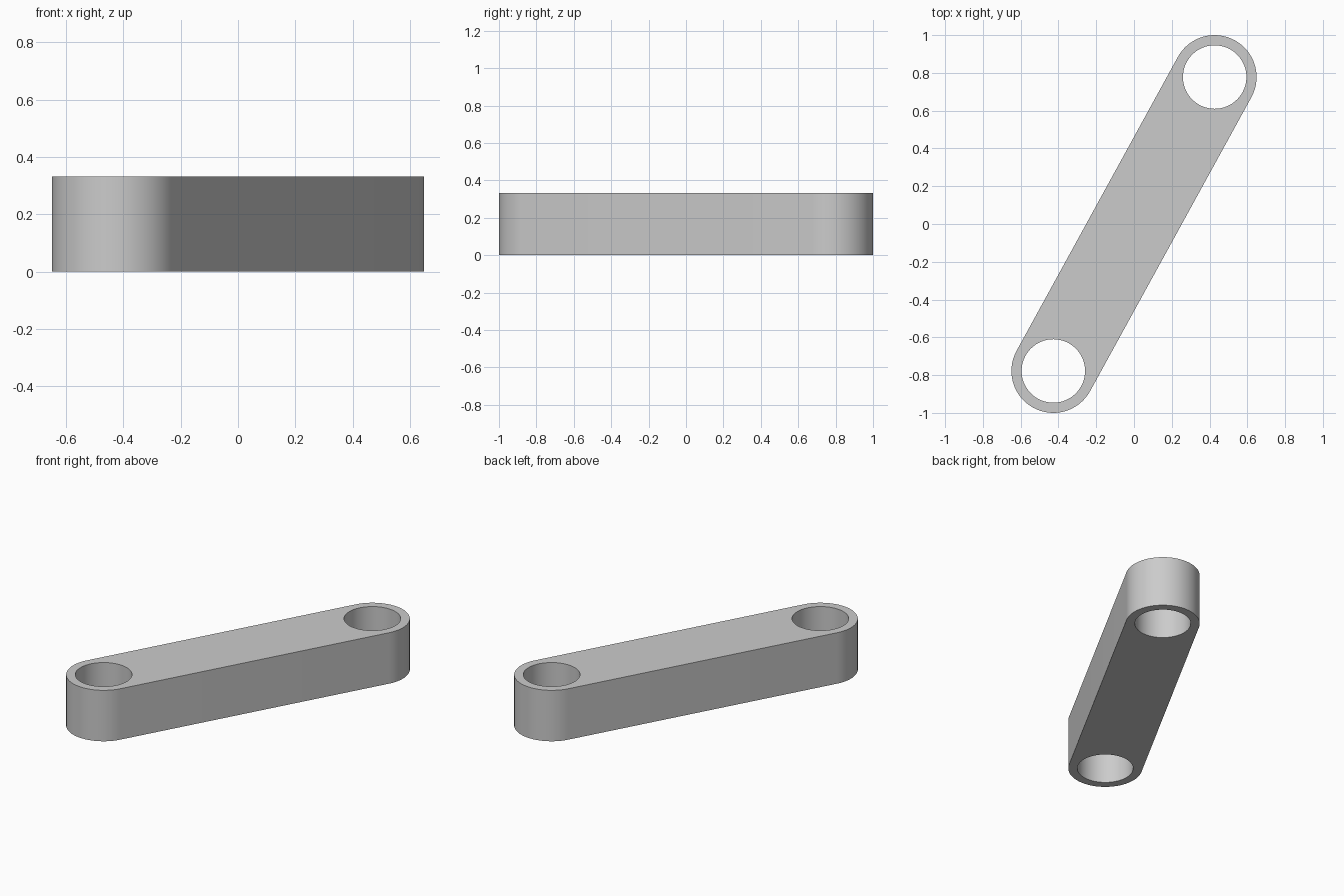
import bpy
import bmesh
from math import sin, cos, pi, atan2, radians
from mathutils import Vector

cube = bpy.data.objects.get("Cube")
if cube:
    bpy.data.objects.remove(cube, do_unlink=True)

END = Vector((0.427, 0.778))     # centre of one hole, the other is opposite
OUTER, HOLE, HEIGHT = 0.222, 0.168, 0.333
STEPS = 64


def arc(centre, radius, start, sweep, count):
    """Points along a circular arc, including its start."""
    return [(centre.x + radius * cos(start + sweep * i / count),
             centre.y + radius * sin(start + sweep * i / count))
            for i in range(count)]


def add_loop(bm, points):
    """Closed ring of edges on the ground plane."""
    verts = [bm.verts.new((x, y, 0)) for x, y in points]
    return [bm.edges.new((a, b)) for a, b in zip(verts, verts[1:] + verts[:1])]


# Material
grey = bpy.data.materials.new("light grey")
grey.use_nodes = True
colour = (0.6, 0.6, 0.6, 1)
grey.diffuse_color = colour
grey.node_tree.nodes["Principled BSDF"].inputs["Base Color"].default_value = colour

# Profile: rounded bar with a hole at each end
bm = bmesh.new()
side = atan2(END.y, END.x) - pi / 2
half = STEPS // 2
outline = []
for centre, start in ((END, side), (-END, side + pi)):
    outline += arc(centre, OUTER, start, pi, half)
    outline += arc(centre, OUTER, start + pi, pi, half)[:1]
edges = add_loop(bm, outline)
for centre in (END, -END):
    edges += add_loop(bm, arc(centre, HOLE, 0, 2 * pi, STEPS))
bmesh.ops.triangle_fill(bm, edges=edges, use_beauty=True, normal=(0, 0, 1))

# Thickness
result = bmesh.ops.extrude_face_region(bm, geom=bm.faces[:], use_keep_orig=True)
top = [v for v in result["geom"] if isinstance(v, bmesh.types.BMVert)]
bmesh.ops.translate(bm, verts=top, vec=(0, 0, HEIGHT))
bmesh.ops.recalc_face_normals(bm, faces=bm.faces[:])

mesh = bpy.data.meshes.new("link_bar")
bm.to_mesh(mesh)
bm.free()
mesh.materials.append(grey)
bar = bpy.data.objects.new("link_bar", mesh)
bpy.context.collection.objects.link(bar)
bpy.ops.object.select_all(action="DESELECT")
bar.select_set(True)
bpy.context.view_layer.objects.active = bar
bpy.ops.object.shade_smooth_by_angle(angle=radians(30))
